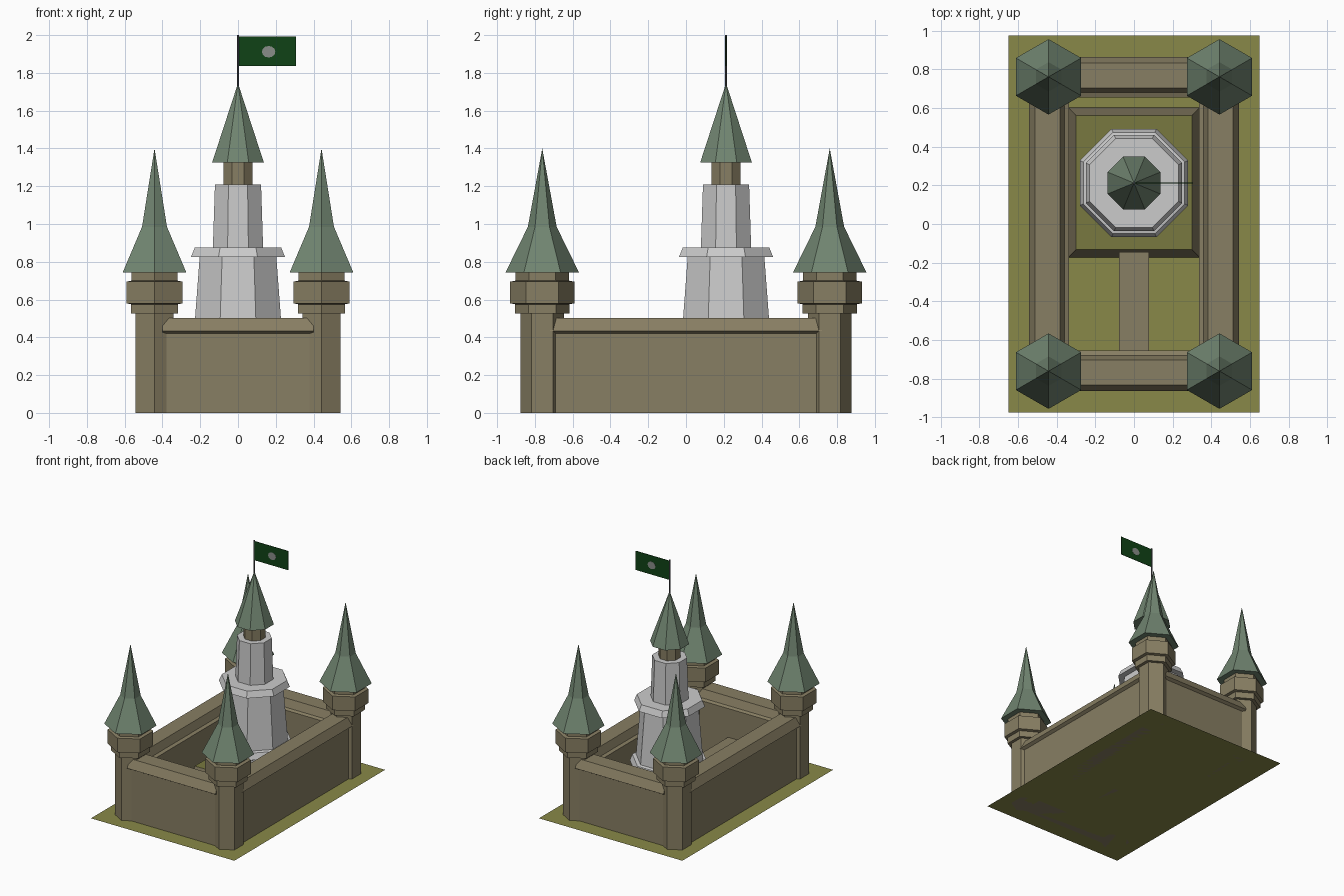
import bpy, bmesh, math
from mathutils import Matrix

if "Cube" in bpy.data.objects:
    bpy.data.objects.remove(bpy.data.objects["Cube"])


def mat(name, col):
    m = bpy.data.materials.new(name)
    m.diffuse_color = (*col, 1)
    m.use_nodes = True
    m.node_tree.nodes["Principled BSDF"].inputs["Base Color"].default_value = m.diffuse_color
    return m


STONE = mat("brown stone", (0.245, 0.21, 0.125))
GRASS = mat("olive grass", (0.25, 0.25, 0.065))
MOUND = mat("dark olive grass", (0.19, 0.19, 0.05))
ROOF = mat("slate green roof", (0.165, 0.235, 0.165))
WHITE = mat("pale grey stone", (0.6, 0.6, 0.6))
FLAG = mat("dark green cloth", (0.005, 0.055, 0.008))
IRON = mat("dark iron", (0.08, 0.08, 0.09))
SILVER = mat("grey badge", (0.25, 0.27, 0.25))


def finish(bm, name, mats):
    bmesh.ops.recalc_face_normals(bm, faces=bm.faces)
    me = bpy.data.meshes.new(name)
    bm.to_mesh(me)
    bm.free()
    for m in mats:
        me.materials.append(m)
    ob = bpy.data.objects.new(name, me)
    bpy.context.collection.objects.link(ob)
    return ob


def lathe(name, prof, sides, start, at, m):
    """Faceted tower part: prof holds (apothem, z), flats face +-x."""
    bm = bmesh.new()
    k = 1 / math.cos(math.pi / sides)
    rings = []
    for r, z in prof:
        n = sides if r > 0 else 1
        rings.append([bm.verts.new((at[0] + r * k * math.cos(start + 2 * math.pi * i / sides),
                                    at[1] + r * k * math.sin(start + 2 * math.pi * i / sides), z))
                      for i in range(n)])
    for a, b in zip(rings, rings[1:]):
        for i in range(sides):
            j = (i + 1) % sides
            bm.faces.new((a[i], a[j], b[0]) if len(b) == 1 else (a[i], a[j], b[j], b[i]))
    for ring in (rings[0], rings[-1]):
        if len(ring) > 1:
            bm.faces.new(ring)
    return finish(bm, name, [m])


def box(name, lo, hi, m):
    bm = bmesh.new()
    bmesh.ops.create_cube(bm, size=1)
    for v in bm.verts:
        v.co = [(l + h) / 2 + c * (h - l) for l, h, c in zip(lo, hi, v.co)]
    return finish(bm, name, [m])


def wall(name, dist, half, angle):
    """Front-facing wall section swept along x, then turned about z."""
    prof = [(0.08, 0), (0.08, 0.42), (0.104, 0.434), (0.072, 0.503), (-0.057, 0.503),
            (-0.08, 0.44), (-0.105, 0.43), (-0.105, 0)]
    bm = bmesh.new()
    ends = [[bm.verts.new((x, -dist - o, z)) for o, z in prof] for x in (-half, half)]
    n = len(prof)
    for i in range(n):
        j = (i + 1) % n
        bm.faces.new((ends[0][i], ends[0][j], ends[1][j], ends[1][i]))
    for e in ends:
        bm.faces.new(e)
    bm.transform(Matrix.Rotation(angle, 4, 'Z'))
    return finish(bm, name, [STONE])


# Ground sheet
bm = bmesh.new()
bmesh.ops.create_grid(bm, x_segments=1, y_segments=1, size=1,
                      matrix=Matrix.Diagonal((0.65, 0.975, 1, 1)))
finish(bm, "ground", [GRASS])

# Curtain walls
wall("front_wall", 0.76, 0.40, 0)
wall("back_wall", 0.76, 0.40, math.pi)
wall("right_wall", 0.44, 0.72, math.pi / 2)
wall("left_wall", 0.44, 0.72, -math.pi / 2)

# Four corner towers with spires
for sx, nx in ((-1, "left"), (1, "right")):
    for sy, ny in ((-1, "front"), (1, "back")):
        c = (0.442 * sx, 0.761 * sy)
        lathe(f"{ny}_{nx}_tower",
              [(0.1, 0), (0.1, 0.525), (0.125, 0.525), (0.125, 0.575), (0.147, 0.58),
               (0.147, 0.695), (0.122, 0.70), (0.122, 0.745)], 6, math.pi / 6, c, STONE)
        lathe(f"{ny}_{nx}_spire", [(0.169, 0.742), (0.066, 0.985), (0, 1.4)],
              6, math.pi / 6, c, ROOF)

# Raised mound with grassy top and stone sides
bm = bmesh.new()
lo, hi = ([bm.verts.new((x * s, 0.215 + y * t, z)) for x, y in ((-1, -1), (1, -1), (1, 1), (-1, 1))]
          for s, t, z in ((0.34, 0.388, 0), (0.3, 0.347, 0.2)))
bm.faces.new(hi).material_index = 1
for i in range(4):
    j = (i + 1) % 4
    bm.faces.new((lo[i], lo[j], hi[j], hi[i]))
bm.faces.new(lo)
finish(bm, "mound", [STONE, MOUND])
box("causeway", (-0.077, -0.66, 0.0), (0.077, -0.145, 0.195), STONE)

# Central keep: pale tiers, brown neck, green roof
K = (0, 0.212)
P8 = math.pi / 8
lathe("keep_tiers",
      [(0.26, 0.19), (0.26, 0.32), (0.28, 0.33), (0.262, 0.38), (0.236, 0.385), (0.203, 0.825),
       (0.249, 0.825), (0.229, 0.875), (0.133, 0.875), (0.122, 1.21)], 8, P8, K, WHITE)
lathe("keep_neck", [(0.077, 1.2), (0.077, 1.33)], 8, P8, K, STONE)
lathe("keep_roof", [(0.137, 1.325), (0, 1.745)], 8, P8, K, ROOF)

# Flag on its pole, with a plain oval badge on both sides
lathe("flag_pole", [(0.005, 1.72), (0.005, 2.0)], 6, 0, K, IRON)
box("flag", (0.004, 0.21, 1.836), (0.306, 0.214, 1.992), FLAG)
bm = bmesh.new()
bmesh.ops.create_cone(bm, cap_ends=True, segments=12, radius1=0.036, radius2=0.036, depth=0.007,
                      matrix=Matrix.Translation((0.162, 0.212, 1.912))
                      @ Matrix.Diagonal((1, 1, 0.85, 1)) @ Matrix.Rotation(math.pi / 2, 4, 'X'))
finish(bm, "flag_badge", [SILVER])
